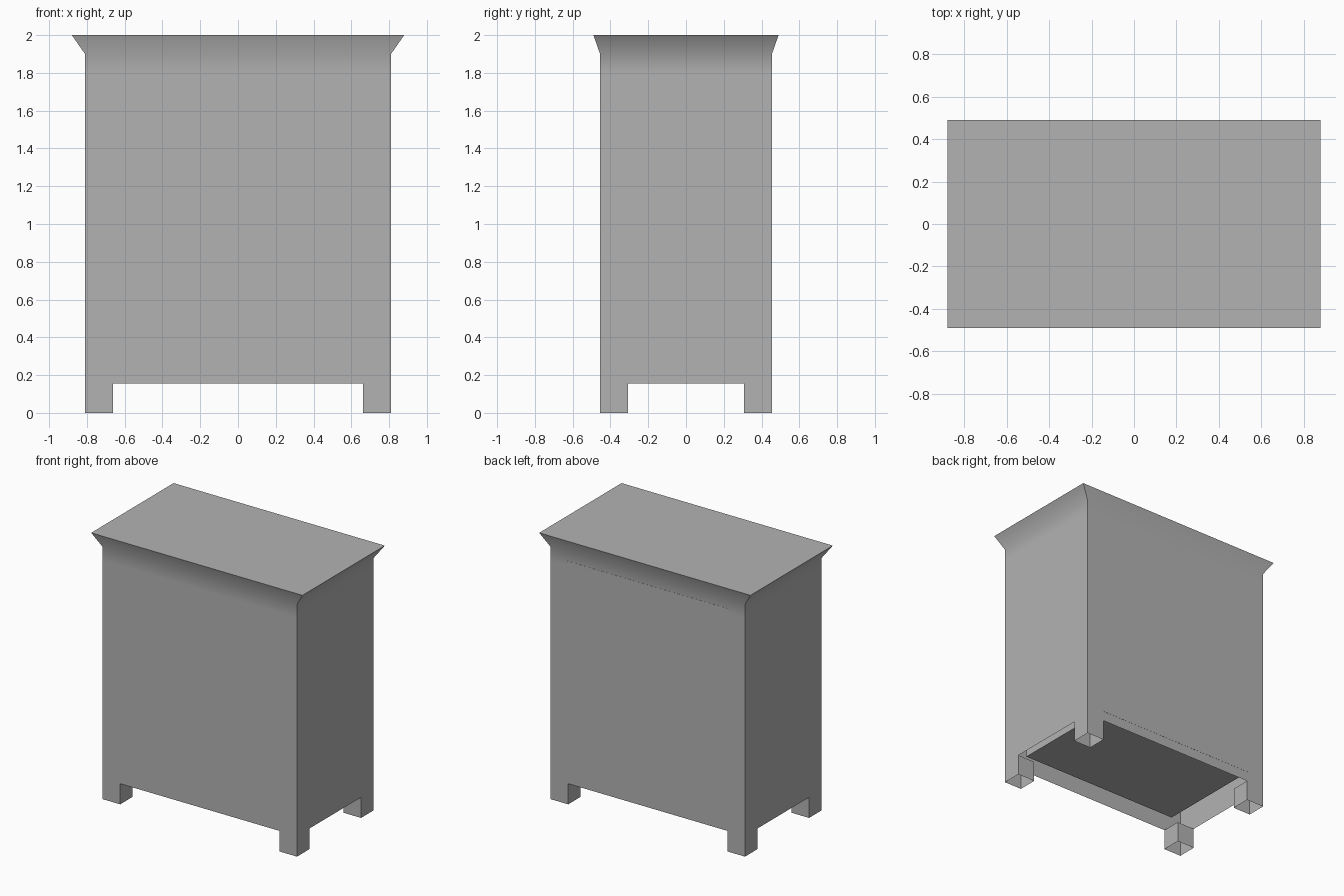
import bpy
import bmesh
import math

cube = bpy.data.objects.get("Cube")
if cube:
    bpy.data.objects.remove(cube, do_unlink=True)

# One plain grey for the whole cabinet
grey = bpy.data.materials.new("plain_grey")
grey.use_nodes = True
colour = (0.45, 0.45, 0.45, 1)
grey.diffuse_color = colour
grey.node_tree.nodes["Principled BSDF"].inputs["Base Color"].default_value = colour

HALF_X, HALF_Y = 0.81, 0.455
LEG = 0.147
LEG_HEIGHT = 0.155


def stacked_shell(name, rings, cap_top=False, cap_bottom=False):
    """Join rectangular rings (x0, x1, y0, y1, z) into a thin shell."""
    bm = bmesh.new()
    loops = []
    for x0, x1, y0, y1, z in rings:
        corners = ((x0, y0), (x1, y0), (x1, y1), (x0, y1))
        loops.append([bm.verts.new((x, y, z)) for x, y in corners])
    for low, high in zip(loops, loops[1:]):
        for i in range(4):
            j = (i + 1) % 4
            bm.faces.new((low[i], low[j], high[j], high[i]))
    if cap_top:
        bm.faces.new(loops[-1])
    if cap_bottom:
        bm.faces.new(loops[0][::-1])
    mesh = bpy.data.meshes.new(name)
    bm.to_mesh(mesh)
    bm.free()
    mesh.materials.append(grey)
    obj = bpy.data.objects.new(name, mesh)
    bpy.context.collection.objects.link(obj)
    return obj


def centred(hx, hy, z):
    return (-hx, hx, -hy, hy, z)


# Outer walls with the flared crown and flat top, open underneath
body = stacked_shell("cabinet_body", [
    centred(HALF_X, HALF_Y, LEG_HEIGHT),
    centred(HALF_X, HALF_Y, 1.8),
    centred(HALF_X, HALF_Y, 1.9),
    centred(0.88, 0.49, 2.0),
], cap_top=True)
bpy.ops.object.select_all(action="DESELECT")
body.select_set(True)
bpy.context.view_layer.objects.active = body
bpy.ops.object.shade_smooth_by_angle(angle=math.radians(40))

# Closed inner box, just proud of the back wall
inner = (-0.67, 0.67, -0.385, HALF_Y + 0.001)
stacked_shell("inner_box", [inner + (0.23,), inner + (1.83,)],
              cap_top=True, cap_bottom=True)

# Four hollow square legs, open at the bottom
for side, sx in (("left", 1), ("right", -1)):
    for end, sy in (("front", -1), ("back", 1)):
        xs = sorted((sx * HALF_X, sx * (HALF_X - LEG)))
        ys = sorted((sy * HALF_Y, sy * (HALF_Y - LEG)))
        stacked_shell(f"{end}_{side}_leg",
                      [(*xs, *ys, 0), (*xs, *ys, LEG_HEIGHT)])
